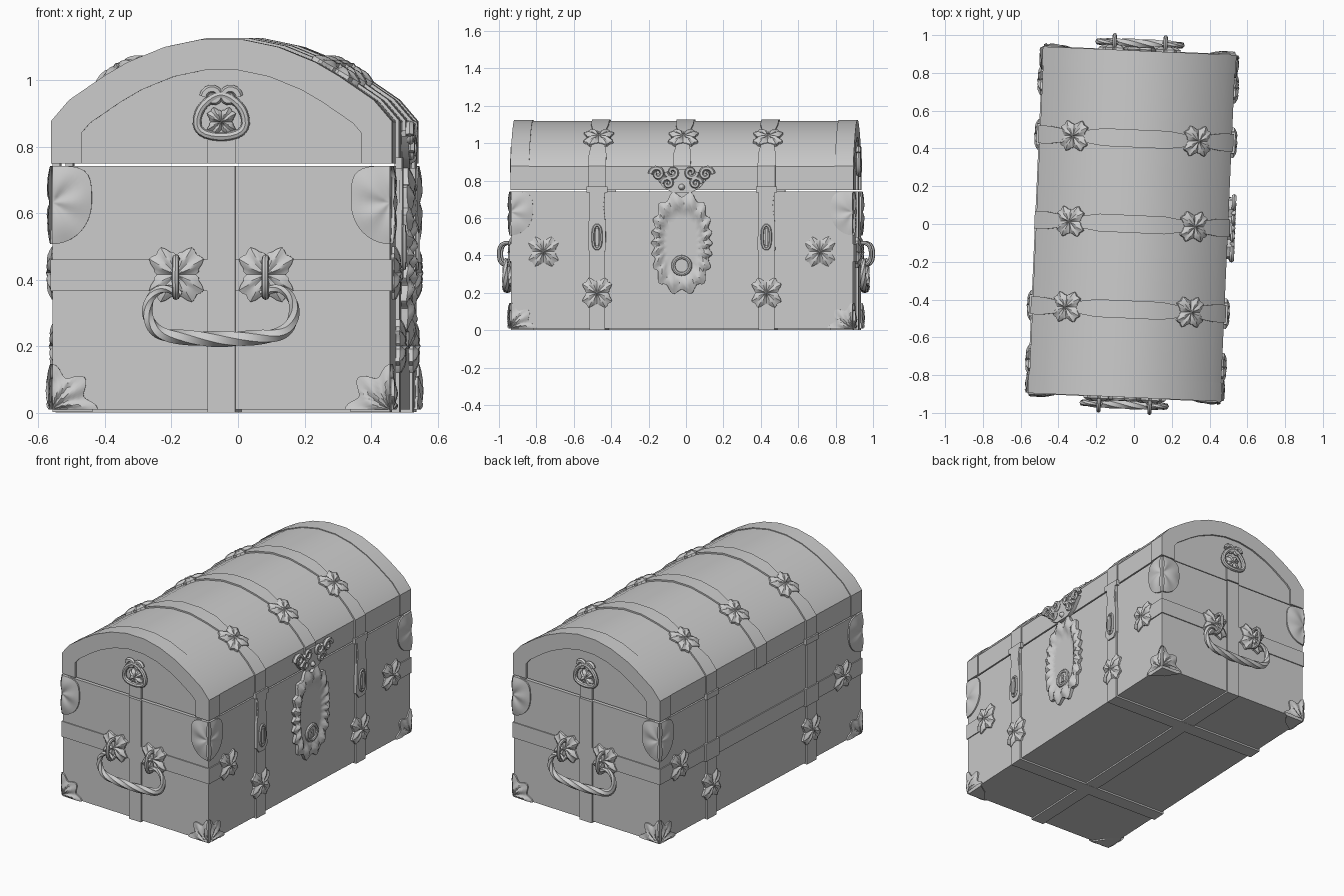
import bpy, bmesh
from math import sin, cos, pi, radians
from mathutils import Matrix, Vector

cube = bpy.data.objects.get("Cube")
if cube:
    bpy.data.objects.remove(cube, do_unlink=True)

grey = bpy.data.materials.new("plain_grey")
grey.use_nodes = True
GREY = (0.6, 0.6, 0.6, 1)
grey.diffuse_color = GREY
grey.node_tree.nodes["Principled BSDF"].inputs["Base Color"].default_value = GREY

# The chest stands slightly turned about z
TURN = Matrix.Translation((-0.01, 0, 0)) @ Matrix.Rotation(radians(-2.5), 4, 'Z')
W, L, FLOOR, RIM, LID = 0.508, 0.915, 0.01, 0.742, 0.75
X, Y, Z = Vector((1, 0, 0)), Vector((0, 1, 0)), Vector((0, 0, 1))
SIDES = ((1, "left"), (-1, "right"))
ENDS = ((-1, "front"), (1, "back"))
STRAP_Y = 0.453


def build(name, verts, faces, place=Matrix()):
    mesh = bpy.data.meshes.new(name)
    bm = bmesh.new()
    vs = [bm.verts.new(v) for v in verts]
    for f in faces:
        bm.faces.new([vs[i] for i in f])
    bmesh.ops.remove_doubles(bm, verts=bm.verts, dist=1e-5)
    bmesh.ops.recalc_face_normals(bm, faces=bm.faces)
    bm.to_mesh(mesh)
    bm.free()
    mesh.shade_smooth()
    mesh.set_sharp_from_angle(angle=radians(32))
    mesh.materials.append(grey)
    obj = bpy.data.objects.new(name, mesh)
    bpy.context.scene.collection.objects.link(obj)
    obj.matrix_world = TURN @ place


def frame(origin, n, up=Z):
    """Local z points out of the face along n, local y along up."""
    n = Vector(n).normalized()
    v = (up - n * up.dot(n)).normalized()
    u = v.cross(n)
    return Matrix.Translation(origin) @ Matrix((u, v, n)).transposed().to_4x4()


def prism(name, place, outline, depth, base=-0.004):
    k = len(outline)
    verts = [(u, v, h) for h in (base, depth) for u, v in outline]
    walls = [(i, (i + 1) % k, (i + 1) % k + k, i + k) for i in range(k)]
    build(name, verts, walls + [range(k), range(k, 2 * k)], place)


def rect(w, z0, z1):
    return [(-w, z0), (w, z0), (w, z1), (-w, z1)]


def mirrored(half):
    return half + [(-u, v) for u, v in reversed(half)]


def ribbon(name, path, side, widths, t0, t1):
    """Flat metal strip bent along a path, with mitred corners."""
    path = [Vector(p) for p in path]
    k = len(path)
    widths = widths if isinstance(widths, list) else [widths] * k
    ns = [side.cross((b - a).normalized()) for a, b in zip(path, path[1:])]
    verts = []
    for i, p in enumerate(path):
        a, b = ns[max(i - 1, 0)], ns[min(i, k - 2)]
        n = (a + b) / (1 + a.dot(b))
        s = side * widths[i]
        verts += [p + n * t0 - s, p + n * t0 + s, p + n * t1 + s, p + n * t1 - s]
    faces = [(4*i + j, 4*i + (j + 1) % 4, 4*i + 4 + (j + 1) % 4, 4*i + 4 + j)
             for i in range(k - 1) for j in range(4)]
    build(name, verts, faces + [range(4), range(4*k - 4, 4*k)])


def relief(name, place, rad, hgt, arc=(0, 2 * pi), seg=48, rings=6):
    """Carved ornament raised over a polar outline."""
    verts, faces, row = [], [], seg + 1
    for j in range(rings + 2):
        f = min(j, rings) / rings
        for i in range(row):
            a = arc[0] + (arc[1] - arc[0]) * i / seg
            h = hgt(f, a) if j <= rings else -0.006
            verts.append((f * rad(a) * cos(a), f * rad(a) * sin(a), h))
    for j in range(rings + 1):
        for i in range(seg):
            q = j * row + i
            faces.append((q, q + 1, q + row + 1, q + row) if j else (q, q + row + 1, q + row))
    build(name, verts, faces, place)


def rounded(pts, closed=False, times=2):
    pts = [Vector(p) for p in pts]
    for _ in range(times):
        pairs = list(zip(pts, pts[1:] + pts[:1] if closed else pts[1:]))
        cut = [q for a, b in pairs for q in (a.lerp(b, .25), a.lerp(b, .75))]
        pts = cut if closed else [pts[0]] + cut + [pts[-1]]
    return pts


def tube(name, place, pts, radius, plane, sides=8, closed=False, twist=0):
    """Rod swept along a path in a plane; radius is a function of 0..1."""
    k, verts = len(pts), []
    for i, p in enumerate(pts):
        a = pts[i - 1] if closed or i else p
        b = pts[(i + 1) % k] if closed or i < k - 1 else p
        n = plane.cross((b - a).normalized())
        for j in range(sides):
            t = 2 * pi * j / sides + twist * i / k
            verts.append(p + (n * cos(t) + plane * sin(t)) * radius(i / (k - 1)))
    faces = [(i*sides + j, i*sides + (j + 1) % sides,
              (i + 1) % k * sides + (j + 1) % sides, (i + 1) % k * sides + j)
             for i in range(k if closed else k - 1) for j in range(sides)]
    if not closed:
        faces += [range(sides), range((k - 1) * sides, k * sides)]
    build(name, verts, faces, place)


def rosette(name, place, size=0.092):
    rad = lambda a: size * (0.55 + 0.42 * abs(sin(2 * a)) ** 0.7 + 0.07 * cos(12 * a))
    hgt = lambda f, a: (0.008 + 0.02 * max(0, 1 - 4 * f) + 0.02 * sin(pi * f)
                        * (0.4 + 0.6 * abs(sin(2 * a))) * (0.75 - 0.25 * cos(8 * a)))
    relief(name, place, rad, hgt)


def scroll(name, place, cx, cz, size, turn, start):
    pts = [Vector((cx + size * (1 - i / 22) * cos(start + turn * i * 0.42),
                   cz + size * (1 - i / 22) * sin(start + turn * i * 0.42), 0.01))
           for i in range(19)]
    tube(name, place, pts, lambda t: 0.014 - 0.005 * t, Z, 6)


# Body and domed lid
prism("chest_body", frame((0, 0, FLOOR), Z, Y), rect(W, -L, L), RIM - FLOOR, 0)
dome = mirrored([(W, LID), (W, .875), (.455, .937), (.35, 1.009), (.28, 1.05), (.17, 1.095), (.06, 1.118)])
prism("lid", frame((0, -L + .007, 0), Y), dome, 2 * L - .014, 0)


def over_lid(y):
    return [(x, y, z) for x, z in dome]


for s, end in ENDS:
    ribbon(f"lid_{end}_border", over_lid(s * (L - .047)), Y, .05, -.088, .005)

# Straps over the lid, around the body and along the length
half_widths = [.047, .047, .047, .03, .03, .047, .047]
for y, tag in ((-STRAP_Y, "front"), (0, "middle"), (STRAP_Y, "back")):
    ribbon(f"lid_strap_{tag}", over_lid(y), Y, half_widths + half_widths[::-1], -.004, .009)
    for s, side in SIDES:
        rosette(f"lid_rosette_{tag}_{side}", frame((s * .325, y, 1.027), (s * .505, 0, .863)))
    if y:
        ribbon(f"body_strap_{tag}", [(-W, y, RIM), (-W, y, FLOOR), (W, y, FLOOR), (W, y, RIM)],
               Y, .042, -.004, .01)
ribbon("lengthwise_strap", [(0, L, RIM), (0, L, FLOOR), (0, -L, FLOOR), (0, -L, RIM)],
       X, .042, -.004, .009)
ribbon("horizontal_band", [(W, -.7, .413), (W, -L, .413), (-W, -L, .413),
                           (-W, L, .413), (W, L, .413), (W, .7, .413)], Z, .047, -.004, .006)

# Rosettes, hasps and hinges on the long sides
for s, side in SIDES:
    for e, end in ENDS:
        strap = frame((s * W, e * STRAP_Y, 0), X * s)
        rosette(f"strap_rosette_{side}_{end}", strap @ Matrix.Translation((0, .2, .004)))
        rosette(f"band_rosette_{side}_{end}", frame((s * W, e * .74, .42), X * s))
        prism(f"lid_collar_{side}_{end}", strap, rect(.056, .735, .768), .018)
        if s > 0:
            prism(f"hasp_{end}", strap, mirrored([(.025, .4), (.047, .43), (.045, .58), (.033, .66), (.042, .74)]), .018)
            loop = rounded([(-.022, .435, .02), (.022, .435, .02), (.022, .56, .02), (-.022, .56, .02)], True)
            tube(f"hasp_slot_{end}", strap, loop, lambda t: .008, Z, 6, True)
            prism(f"hasp_staple_{end}", strap, rect(.008, .45, .545), .03)
        else:
            prism(f"band_clasp_{end}", strap, rect(.06, .36, .466), .016)

# Lock plate with leafy border, keyhole and crowned latch
lock = frame((W, 0, .465), X)


def lock_radius(a):
    return ((abs(cos(a)) / .155) ** 2.5 + (abs(sin(a)) / .262) ** 2.5) ** -.4 * (1 + .06 * cos(18 * a))


def lock_height(f, a):
    return .012 if f < .66 else .012 + .028 * sin(pi * (f - .62) / .42) * (.7 + .3 * cos(18 * a + 9 * f))


relief("lock_plate", lock, lock_radius, lock_height, seg=108, rings=12)
key = lock @ Matrix.Translation((0, -.12, 0))
ring = [Vector((.045 * cos(i * pi / 12), .045 * sin(i * pi / 12), .016)) for i in range(24)]
tube("keyhole_ring", key, ring, lambda t: .011, Z, 8, True)
prism("keyhole_disc", key, [p.xy for p in ring], .018)
prism("keyhole", key, mirrored([(.012, -.025), (.005, 0), (.011, .008), (.007, .02)]), .023)
latch = frame((W, 0, 0), X)
prism("latch_plate", latch, mirrored([(.05, .735), (.1, .765), (.15, .83), (.1, .85), (.06, .835), (.03, .86)]), .022)
for s, side in ((1, "back"), (-1, "front")):
    flip = 0 if s > 0 else pi
    scroll(f"latch_outer_scroll_{side}", latch @ Matrix.Translation((0, 0, .016)), s * .13, .835, .038, s, flip)
    scroll(f"latch_inner_scroll_{side}", latch @ Matrix.Translation((0, 0, .016)), s * .05, .845, .035, -s, flip)
    scroll(f"latch_lower_scroll_{side}", latch @ Matrix.Translation((0, 0, .016)), s * .075, .785, .032, s, flip)
relief("latch_stud", latch @ Matrix.Translation((0, .765, .02)), lambda a: .018,
       lambda f, a: .02 * (1 - f * f), seg=12, rings=3)

# Handles and lid ornaments on both ends
half = [(.12, .355, 0), (.17, .38, 0), (.215, .35, 0), (.225, .29, 0), (.19, .235, 0), (.1, .225, 0)]
grip = rounded(half + [(0, .22, 0)] + [(-u, v, w) for u, v, w in reversed(half)], times=3)
for e, end in ENDS:
    face = frame((0, e * L, 0), Y * e)
    tube(f"handle_{end}", face @ Matrix.Translation((0, 0, .042)), grip,
         lambda t: .012 + .012 * sin(pi * t) ** 3, Z, 6, twist=4 * pi)
    for s, tag in ((1, "a"), (-1, "b")):
        u = s * .135
        rosette(f"handle_rosette_{end}_{tag}", face @ Matrix.Translation((u, .415, .006)), .095)
        staple = rounded([(u, .35, 0), (u, .465, 0), (u, .465, .08), (u, .35, .08)], True)
        tube(f"handle_staple_{end}_{tag}", face, staple, lambda t: .011, X, 8, True)
        scroll(f"lid_ornament_scroll_{end}_{tag}", face, s * .025, .95, .028, s, 0 if s > 0 else pi)
    prism(f"lid_end_strap_{end}", face, rect(.042, LID, .85), .006, -.01)
    drop = rounded([(0, .825, .01), (.075, .845, .01), (.07, .91, .01), (.02, .955, .01),
                    (-.02, .955, .01), (-.07, .91, .01), (-.075, .845, .01)], True)
    tube(f"lid_ornament_ring_{end}", face, drop, lambda t: .013, Z, 8, True)
    rosette(f"lid_ornament_rosette_{end}", face @ Matrix.Translation((0, .875, -.006)), .05)


# Corner fittings on every face that meets a corner
def shield_radius(a):
    p, b = (4, .11) if sin(a) > 0 else (2, .125)
    return ((abs(cos(a)) / .118) ** p + (abs(sin(a)) / b) ** p) ** (-1 / p)


def corner_radius(a):
    return .132 * (.9 + .13 * cos(8 * a))


def corner_height(f, a):
    return .008 + .014 * sin(pi * f) * (.6 + .4 * cos(12 * a + 7 * f))


for s, side in SIDES:
    for e, end in ENDS:
        tag = f"{side}_{end}"
        for n, inward, part in ((Y * e, -X * s, "end"), (X * s, -Y * e, "side")):
            at = Vector((s * W, e * L, 0))
            first = 0 if Z.cross(n).dot(inward) > 0 else pi
            q = (0, pi / 2) if not first else (pi / 2, pi)
            relief(f"lower_corner_{part}_{tag}", frame(at + Z * FLOOR, n), corner_radius, corner_height, q, 24)
            relief(f"upper_corner_{part}_{tag}", frame(at + Z * .632, n), shield_radius,
                   lambda f, a: .008 + .012 * sin(pi * f) * (.7 + .3 * cos(5 * a)),
                   (first - pi / 2, first + pi / 2), 24)
        foot = [(0, 0), (-s * .12, 0), (-s * .07, -e * .07), (0, -e * .12)]
        prism(f"corner_foot_{tag}", Matrix.Translation((s * W, e * L, FLOOR)), foot, .004, -.008)
